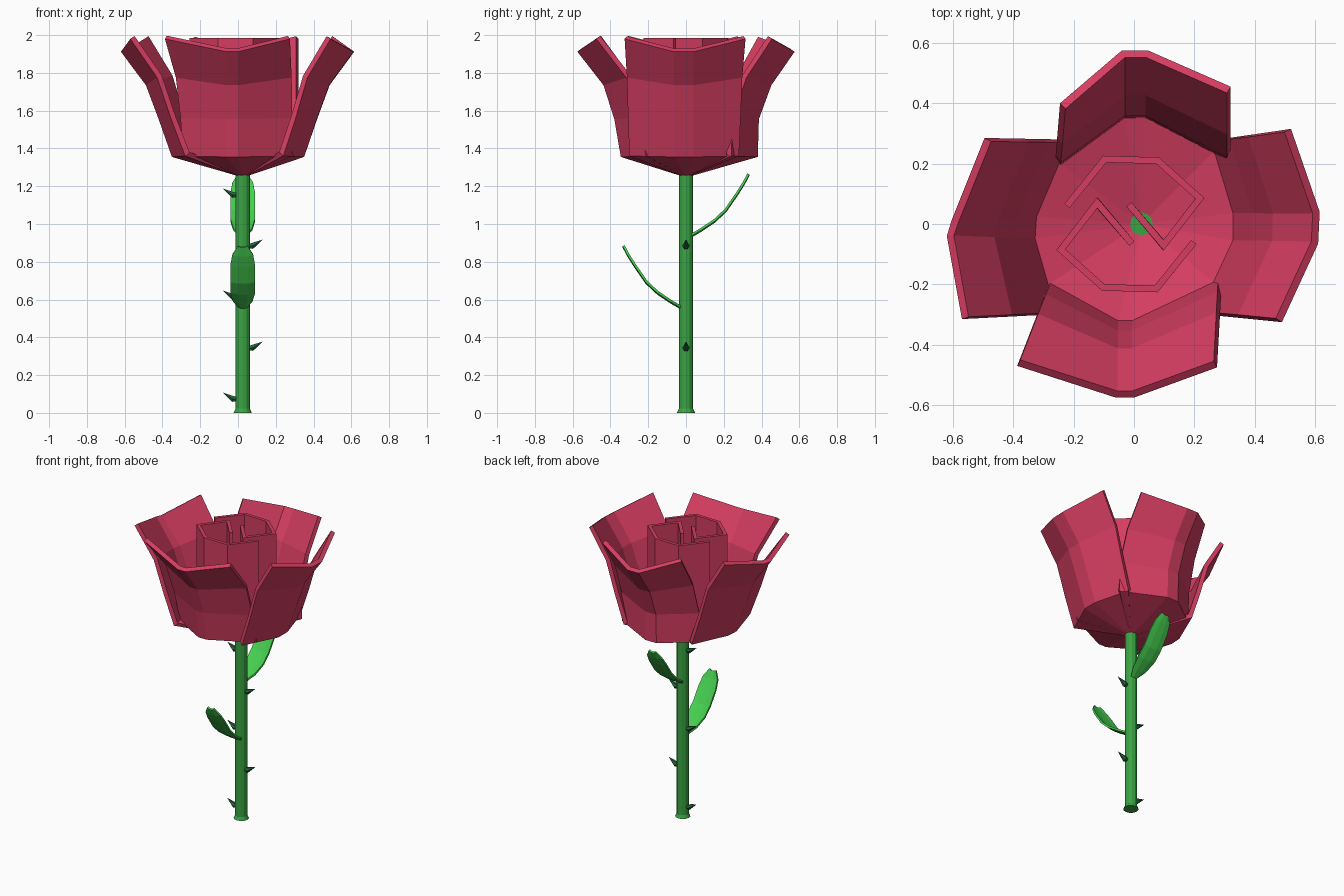
import bpy, math
from mathutils import Vector

if "Cube" in bpy.data.objects:
    bpy.data.objects.remove(bpy.data.objects["Cube"])


def material(name, r, g, b):
    m = bpy.data.materials.new(name)
    m.diffuse_color = (r, g, b, 1)
    m.use_nodes = True
    m.node_tree.nodes["Principled BSDF"].inputs["Base Color"].default_value = m.diffuse_color
    return m


RED = material("petal red", 0.67, 0.047, 0.12)
STEM = material("stem green", 0.042, 0.37, 0.055)
LEAF = material("leaf green", 0.06, 0.62, 0.08)
THORN = material("thorn dark green", 0.02, 0.13, 0.045)


def grid(name, rows, mat, thickness=0, offset=-1, closed=False):
    """Mesh from equal-length rows of points; optional ring closing with caps."""
    n = len(rows[0])
    verts = [v for r in rows for v in r]
    faces = []
    for i in range(len(rows) - 1):
        for j in range(n if closed else n - 1):
            k = (j + 1) % n
            faces.append((i * n + j, i * n + k, (i + 1) * n + k, (i + 1) * n + j))
    if closed:
        faces.append(tuple(reversed(range(n))))
        faces.append(tuple(range(len(verts) - n, len(verts))))
    me = bpy.data.meshes.new(name)
    me.from_pydata(verts, [], faces)
    me.materials.append(mat)
    ob = bpy.data.objects.new(name, me)
    bpy.context.collection.objects.link(ob)
    if thickness:
        s = ob.modifiers.new("thickness", 'SOLIDIFY')
        s.thickness, s.offset, s.use_even_offset = thickness, offset, True
    return ob


CX = 0.025

# stem with a small flared foot
rows = []
for z, r in ((0, 0.048), (0.022, 0.038), (1.29, 0.038)):
    rows.append([(CX + r * math.cos(a * math.tau / 12), r * math.sin(a * math.tau / 12), z)
                 for a in range(12)])
grid("stem", rows, STEM, closed=True)

# thorns, alternating left and right up the stem
for i in range(5):
    s = -1 if i % 2 == 0 else 1
    z0 = 0.075 + 0.27 * i
    rows = []
    for d, dz, r in ((0.025, -0.002, 0.010), (0.055, 0.0, 0.019), (0.105, 0.032, 0.001)):
        ring = [(CX + s * d, r * math.cos(a * math.tau / 6) * s,
                 z0 + dz + r * math.sin(a * math.tau / 6)) for a in range(6)]
        rows.append(ring)
    grid("thorn_%d" % (i + 1), rows, THORN, closed=True)

# two curved leaves on opposite sides: (distance out, height, half width)
PATH = ((0.025, 0.553, 0.02), (0.08, 0.585, 0.05), (0.15, 0.632, 0.065), (0.21, 0.688, 0.065),
        (0.27, 0.775, 0.065), (0.305, 0.83, 0.055), (0.33, 0.877, 0.025))
for name, s, up in (("lower_leaf", -1, 0), ("upper_leaf", 1, 0.38)):
    rows = [[(CX - s * w * c, s * d, z + up + (0.008 if abs(c) == 1 else 0))
             for c in (-1, -0.4, 0.4, 1)] for d, z, w in PATH]
    grid(name, rows, LEAF, 0.012, 0)

# outer petals: bottom outline, top outline (counter-clockwise), bulge at two middle rows
PETALS = {
    "right_petal": (((.24, -.30), (.35, -.06), (.35, .04), (.28, .28)),
                    ((.49, -.325), (.61, -.065), (.615, .04), (.52, .315)), .26, .51),
    "back_petal": (((.32, .24), (.045, .38), (-.04, .38), (-.26, .22)),
                   ((.32, .455), (.046, .575), (-.04, .575), (-.245, .40)), .03, .37),
    "left_petal": (((-.24, .28), (-.345, .03), (-.35, -.05), (-.28, -.30)),
                   ((-.495, .285), (-.605, .01), (-.62, -.04), (-.57, -.315)), .26, .51),
    "front_petal": (((-.29, -.22), (-.06, -.345), (0, -.345), (.29, -.21)),
                    ((-.387, -.47), (-.06, -.575), (0, -.575), (.275, -.475)), .15, .40),
}
for name, (bot, top, t1, t2) in PETALS.items():
    rows = [[(CX + x * 0.08, y * 0.08, 1.255) for x, y in bot]]
    for t, zc, zm in ((0, 1.36, 1.355), (t1, 1.56, 1.555), (t2, 1.775, 1.735), (1, 1.98, 1.912)):
        rows.append([Vector((*b, zc if j in (0, 3) else zm)).lerp(
            Vector((*p, zc if j in (0, 3) else zm)), t)
            for j, (b, p) in enumerate(zip(bot, top))])
    grid(name, rows, RED, 0.028)

# two interlocking rolled petals in the middle
ROLL = ((.21, -.06), (.085, -.215), (-.09, -.21), (-.23, -.085), (-.11, .07), (.005, -.065))
for name, s in (("inner_petal_front", 1), ("inner_petal_back", -1)):
    pts = [(s * x - 0.012, s * y) for x, y in ROLL]
    rows = [[(x, y, 1.275 + 0.3 * math.hypot(x, y)) for x, y in pts],
            [(x, y, 1.985) for x, y in pts]]
    grid(name, rows, RED, 0.022, 0)
